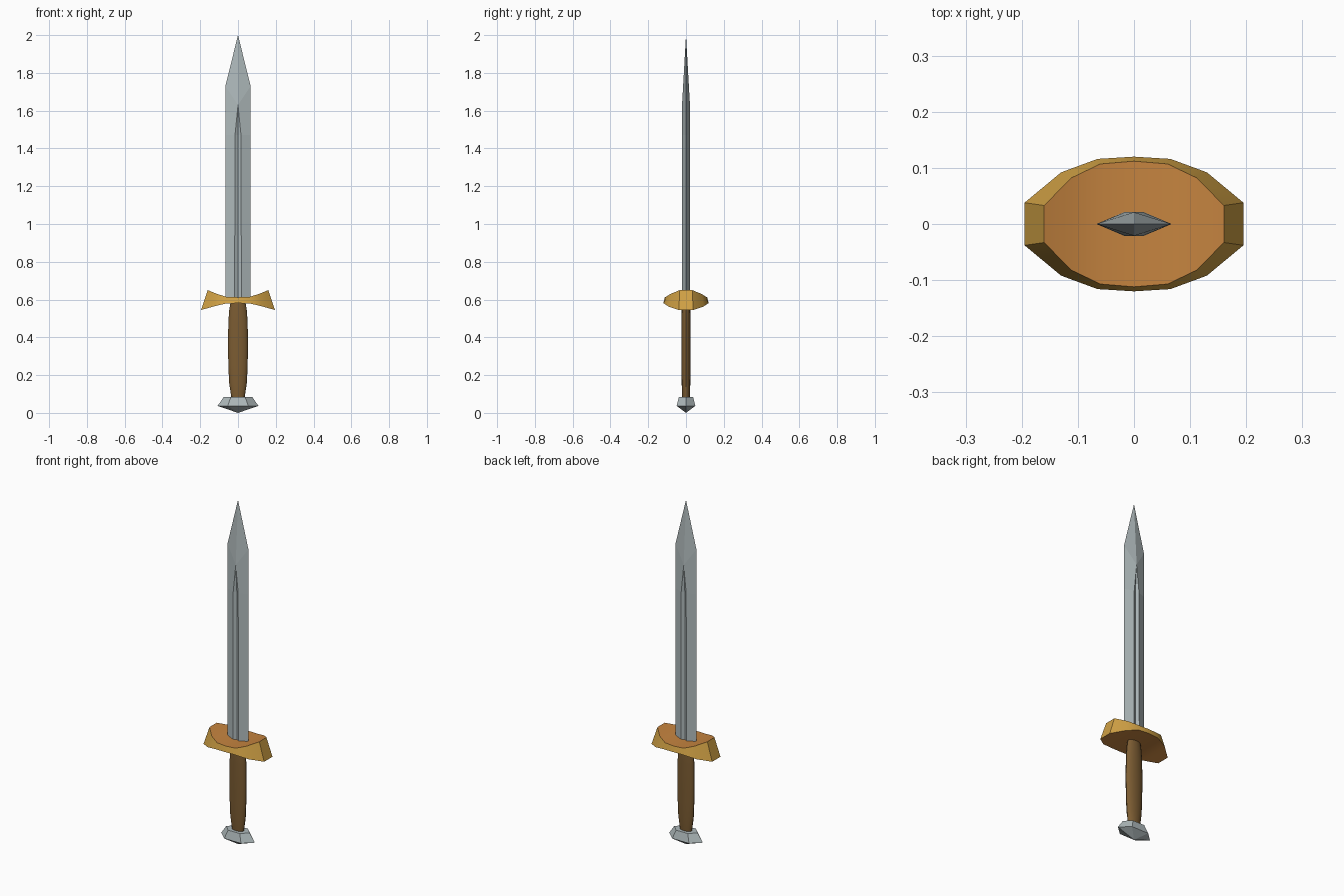
import bpy, bmesh, math

cube = bpy.data.objects.get("Cube")
if cube:
    bpy.data.objects.remove(cube, do_unlink=True)


def material(name, rgb):
    m = bpy.data.materials.new(name)
    m.use_nodes = True
    m.diffuse_color = (*rgb, 1)
    bsdf = m.node_tree.nodes["Principled BSDF"]
    bsdf.inputs["Base Color"].default_value = (*rgb, 1)
    bsdf.inputs["Roughness"].default_value = 0.6
    return m


steel = material("steel grey", (0.43, 0.49, 0.50))
gold = material("gold", (0.64, 0.36, 0.06))
copper = material("copper orange", (0.56, 0.23, 0.05))
leather = material("brown leather", (0.20, 0.107, 0.032))


def loft(name, rings, mats, smooth=None, rule=None):
    """Skin a list of equal-length rings, cap both ends, weld collapsed points."""
    bm = bmesh.new()
    loops = [[bm.verts.new(p) for p in ring] for ring in rings]
    n = len(loops[0])
    for a, b in zip(loops, loops[1:]):
        for i in range(n):
            j = (i + 1) % n
            bm.faces.new((a[i], a[j], b[j], b[i]))
    bm.faces.new(loops[0][::-1])
    bm.faces.new(loops[-1])
    bmesh.ops.remove_doubles(bm, verts=bm.verts, dist=0.0005)
    bmesh.ops.recalc_face_normals(bm, faces=bm.faces)
    bm.normal_update()
    if rule:
        for f in bm.faces:
            f.material_index = rule(f)
    me = bpy.data.meshes.new(name)
    bm.to_mesh(me)
    bm.free()
    for m in mats:
        me.materials.append(m)
    ob = bpy.data.objects.new(name, me)
    bpy.context.collection.objects.link(ob)
    if smooth:
        bpy.ops.object.select_all(action="DESELECT")
        ob.select_set(True)
        bpy.context.view_layer.objects.active = ob
        bpy.ops.object.shade_smooth_by_angle(angle=math.radians(smooth))
    return ob


def oval(sides, rx, ry, z):
    return [(rx * math.cos(math.tau * i / sides), ry * math.sin(math.tau * i / sides), z)
            for i in range(sides)]


# Blade: diamond section with a groove that closes below the point
def blade_ring(z_edge, z_mid, width, groove, thick, floor):
    front = [(width, 0, z_edge), (groove, thick, z_mid), (0, floor, z_mid), (-groove, thick, z_mid)]
    return front + [(-x, -y, z) for x, y, z in front]


loft("blade", [
    blade_ring(0.59, 0.59, 0.067, 0.018, 0.021, 0.011),
    blade_ring(1.47, 1.47, 0.067, 0.016, 0.021, 0.011),
    blade_ring(1.73, 1.63, 0.067, 0, 0.021, 0.021),
    blade_ring(2, 2, 0, 0, 0, 0),
], [steel])

# Guard: flared oval slab, bent up on top and down below towards the ends
top = [(0.16, 0.033, 0.65), (0.112, 0.082, 0.63), (0.06, 0.107, 0.614), (0, 0.112, 0.612)]
low = [(0.195, 0.038, 0.545), (0.13, 0.092, 0.563), (0.065, 0.116, 0.579), (0, 0.12, 0.581)]


def both_ends(half):
    return half + [(-x, y, z) for x, y, z in half[-2::-1]]


guard_rings = [[(tx, ty, tz), (tx, -ty, tz), (lx, -ly, lz), (lx, ly, lz)]
               for (tx, ty, tz), (lx, ly, lz) in zip(both_ends(top), both_ends(low))]
loft("guard", guard_rings, [gold, copper], 30,
     lambda f: 1 if abs(f.normal.z) > 0.8 else 0)

# Grip: oval handle with a slight swell
grip = [(0.07, 0.034, 0.019), (0.1, 0.038, 0.021), (0.16, 0.047, 0.023), (0.25, 0.051, 0.024),
        (0.36, 0.053, 0.024), (0.48, 0.051, 0.024), (0.54, 0.047, 0.023), (0.59, 0.039, 0.021)]
loft("grip", [oval(16, rx, ry, z) for z, rx, ry in grip], [leather], 40)

# Pommel: six-sided faceted cap ending in a low point
pommel = [(0, 0, 0), (0.037, 0.108, 0.057), (0.085, 0.075, 0.043)]
loft("pommel", [oval(6, rx, ry, z) for z, rx, ry in pommel], [steel])
